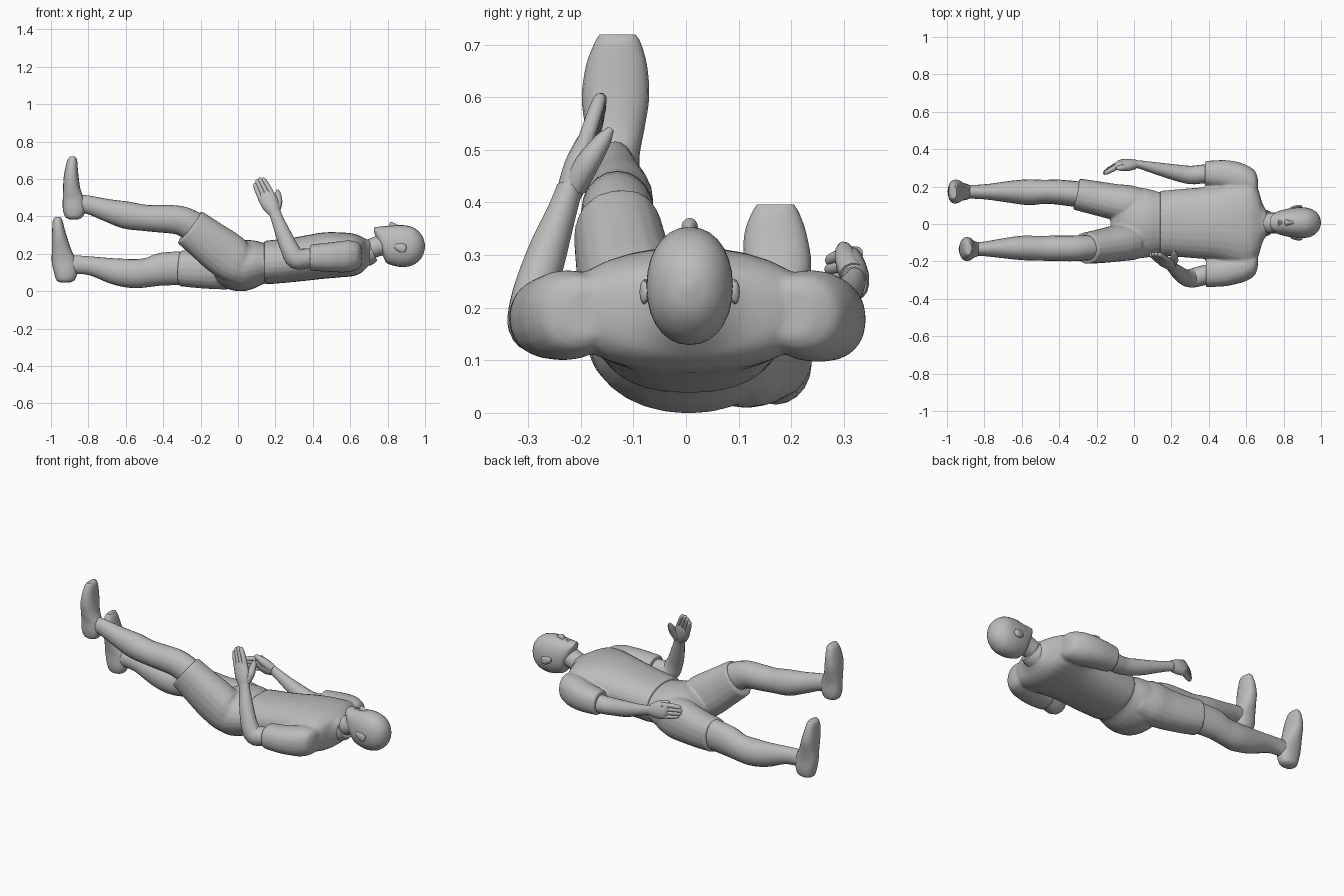
import bpy, bmesh, math
from mathutils import Vector

grey = bpy.data.materials.new("plain grey")
grey.diffuse_color = (0.5, 0.5, 0.5, 1)
X, Y = Vector((1, 0, 0)), Vector((0, 1, 0))


def finish(name, bm, angle=50):
    bmesh.ops.recalc_face_normals(bm, faces=bm.faces)
    me = bpy.data.meshes.new(name)
    bm.to_mesh(me)
    bm.free()
    me.materials.append(grey)
    for p in me.polygons:
        p.use_smooth = True
    me.set_sharp_from_angle(angle=math.radians(angle))
    ob = bpy.data.objects.new(name, me)
    bpy.context.collection.objects.link(ob)
    return ob


def spline(rows, steps):
    """Smooth interpolation through rows of numbers."""
    out = []
    n = len(rows)
    for i in range(n - 1):
        p0, p1, p2, p3 = rows[max(i - 1, 0)], rows[i], rows[i + 1], rows[min(i + 2, n - 1)]
        for k in range(steps):
            t = k / steps
            out.append([0.5 * (2 * b + (c - a) * t + (2 * a - 5 * b + 4 * c - d) * t * t
                               + (3 * b - a - 3 * c + d) * t ** 3)
                        for a, b, c, d in zip(p0, p1, p2, p3)])
    out.append(list(rows[-1]))
    return out


def loft(name, rows, side=Y, seg=20, steps=4, power=2.0, axis=None):
    """Skin of ovals; each row is x, y, z, half size along side, half size across."""
    rows = spline(rows, steps)
    pts = [Vector(r[:3]) for r in rows]
    bm = bmesh.new()
    rings = []
    for i, r in enumerate(rows):
        t = axis or (pts[min(i + 1, len(pts) - 1)] - pts[max(i - 1, 0)]).normalized()
        s = (side - t * side.dot(t)).normalized()
        u = t.cross(s)
        ring = []
        for k in range(seg):
            c, d = math.cos(math.tau * k / seg), math.sin(math.tau * k / seg)
            c = math.copysign(abs(c) ** (2 / power), c)
            d = math.copysign(abs(d) ** (2 / power), d)
            ring.append(bm.verts.new(pts[i] + s * c * max(r[3], .002) + u * d * max(r[4], .002)))
        rings.append(ring)
    for a, b in zip(rings, rings[1:]):
        for k in range(seg):
            bm.faces.new((a[k], a[(k + 1) % seg], b[(k + 1) % seg], b[k]))
    bm.faces.new(rings[0])
    bm.faces.new(rings[-1])
    return finish(name, bm)


def fuse(name, parts, voxel=.007, smooth=5):
    """Melt overlapping parts into one smooth garment."""
    bm = bmesh.new()
    for ob in parts:
        bm.from_mesh(ob.data)
        bpy.data.objects.remove(ob)
    ob = finish(name, bm)
    rem = ob.modifiers.new("melt", 'REMESH')
    rem.mode = 'VOXEL'
    rem.voxel_size = voxel
    rem.use_smooth_shade = True
    sm = ob.modifiers.new("relax", 'SMOOTH')
    sm.factor, sm.iterations = .5, smooth
    return ob


# Shirt: body and two sleeves
body = loft("body", [(.14, .005, .155, .172, .114), (.17, .005, .155, .175, .117),
                     (.3, .005, .168, .186, .119), (.45, .005, .189, .2, .124),
                     (.55, .005, .194, .23, .12), (.62, .005, .194, .235, .113),
                     (.66, .005, .195, .19, .096), (.685, .005, .2, .11, .078),
                     (.708, .005, .21, .066, .062)], seg=28, power=2.25, axis=X)
near = loft("near", [(.662, -.19, .19, .04, .045), (.645, -.205, .19, .07, .07),
                     (.6, -.222, .187, .083, .084), (.55, -.235, .184, .085, .084),
                     (.48, -.255, .181, .079, .078), (.385, -.264, .18, .073, .07)],
            power=2.2, axis=-X)
far = loft("far", [(.662, .205, .19, .04, .045), (.645, .215, .19, .072, .07),
                   (.6, .232, .187, .084, .084), (.55, .245, .183, .088, .086),
                   (.48, .262, .178, .08, .08), (.38, .27, .175, .067, .07)],
           power=2.2, axis=-X)
fuse("shirt", [body, near, far])

# Collar band and neck
loft("collar", [(.68, .005, .205, .077, .074), (.7, .005, .212, .073, .07),
                (.718, .005, .22, .066, .062)], power=2.1)
loft("neck", [(.65, .005, .2, .055, .055), (.72, .005, .23, .055, .053),
              (.78, .005, .25, .056, .058), (.83, .005, .25, .055, .06)])

# Head from chin to crown, with nose, lips and ears
loft("head", [(.728, .007, .327, .018, .013), (.737, .007, .317, .036, .026),
              (.76, .007, .287, .056, .058), (.79, .007, .252, .067, .095),
              (.83, .007, .244, .076, .107), (.88, .007, .241, .082, .112),
              (.93, .007, .24, .079, .103), (.965, .007, .24, .064, .08),
              (.988, .007, .24, .04, .05), (.998, .007, .24, .014, .017),
              (1.0, .007, .24, .003, .003)], seg=28, axis=X, power=2.15)
loft("nose", [(.805, .007, .34, .012, .012), (.815, .007, .352, .016, .018),
              (.828, .007, .351, .013, .016), (.85, .007, .347, .008, .009),
              (.87, .007, .342, .006, .004)], seg=12, axis=X)
loft("lips", [(.768, .007, .336, .014, .007), (.775, .007, .338, .021, .011),
              (.781, .007, .337, .021, .009), (.787, .007, .339, .02, .01),
              (.794, .007, .337, .012, .006)], seg=12, axis=X)
for s, side in ((-1, "near"), (1, "far")):
    loft(side + "_ear", [(.838, .007 + s * .077, .238, .006, .01),
                         (.85, .007 + s * .081, .235, .008, .018),
                         (.875, .007 + s * .086, .23, .009, .024),
                         (.893, .007 + s * .086, .23, .008, .02),
                         (.9, .007 + s * .083, .232, .004, .008)], seg=12, axis=X)

# Shorts: waist, seat and two legs
seat = loft("seat", [(.165, .005, .15, .162, .106), (.13, .005, .148, .167, .112),
                     (.08, .005, .142, .182, .13), (.02, .005, .135, .188, .136),
                     (-.05, .005, .128, .172, .118), (-.1, .005, .125, .12, .08),
                     (-.125, .005, .125, .06, .04)], seg=28, power=2.05, axis=-X)
far = loft("far", [(.07, .1, .135, .08, .1), (-.02, .108, .13, .098, .118),
                   (-.1, .118, .122, .096, .113), (-.2, .138, .118, .091, .103),
                   (-.308, .16, .122, .085, .096)], power=2.2)
near = loft("near", [(.07, -.085, .145, .08, .1), (.0, -.092, .155, .098, .12),
                     (-.08, -.102, .207, .098, .125), (-.16, -.116, .267, .092, .117),
                     (-.258, -.13, .342, .084, .107)], power=2.2)
fuse("shorts", [seat, far, near])

# Bare legs
loft("far_leg", [(-.25, .153, .125, .07, .09), (-.4, .17, .118, .067, .088),
                 (-.48, .172, .1, .064, .078), (-.56, .17, .094, .069, .078),
                 (-.66, .172, .106, .059, .07), (-.78, .172, .134, .042, .051),
                 (-.87, .172, .142, .036, .049), (-.93, .173, .14, .034, .05)])
loft("near_leg", [(-.19, -.122, .315, .068, .08), (-.25, -.126, .352, .068, .08),
                  (-.32, -.13, .38, .069, .077), (-.42, -.13, .387, .068, .073),
                  (-.5, -.13, .392, .066, .07), (-.6, -.128, .407, .065, .073),
                  (-.7, -.13, .433, .053, .06), (-.8, -.133, .462, .039, .049),
                  (-.875, -.135, .47, .034, .05)])

# Feet from heel to toes, toes pointing up
loft("far_foot", [(-.925, .172, .046, .02, .024), (-.922, .172, .06, .038, .049),
                  (-.922, .172, .1, .046, .062), (-.93, .173, .16, .046, .066),
                  (-.942, .174, .215, .053, .053), (-.953, .174, .28, .064, .042),
                  (-.961, .17, .34, .059, .032), (-.964, .17, .38, .045, .025),
                  (-.963, .17, .396, .035, .014)], power=2.3, axis=Vector((0, 0, 1)))
loft("near_foot", [(-.878, -.135, .384, .02, .024), (-.877, -.135, .397, .038, .046),
                   (-.876, -.135, .435, .046, .06), (-.879, -.135, .49, .047, .058),
                   (-.888, -.135, .54, .056, .047), (-.892, -.134, .6, .064, .041),
                   (-.89, -.132, .66, .058, .033), (-.886, -.13, .703, .044, .025),
                   (-.884, -.13, .719, .034, .013)], power=2.3, axis=Vector((0, 0, 1)))

# Arms below the sleeves
loft("near_arm", [(.46, -.255, .18, .05, .052), (.37, -.275, .175, .053, .053),
                  (.31, -.289, .175, .051, .056), (.275, -.286, .23, .043, .048),
                  (.24, -.262, .31, .037, .041), (.21, -.235, .385, .028, .033),
                  (.195, -.222, .425, .025, .032)])
loft("far_arm", [(.46, .262, .177, .05, .052), (.38, .268, .168, .05, .052),
                 (.3, .262, .17, .049, .048), (.2, .28, .19, .041, .044),
                 (.1, .302, .22, .03, .033), (.03, .318, .243, .022, .028),
                 (-.005, .322, .253, .02, .028)])


def hand(name, wrist, knuckle, tip, width, thumb):
    """Palm, four fingers held together and a thumb."""
    w, k, t = Vector(wrist), Vector(knuckle), Vector(tip)
    side = Vector(width).normalized()
    mid = w.lerp(k, .5)
    loft(name + "_palm", [(*w, .031, .024), (*mid, .046, .028), (*k, .047, .022),
                          (*k.lerp(t, .2), .044, .015)], side=side, seg=16)
    for i, length in enumerate((.86, .97, 1.0, .92)):
        off = side * (i - 1.5) * .0215
        a = k.lerp(t, -.15) + off
        b = k.lerp(t, length * .5) + off * .95
        c = k.lerp(t, length * .9) + off * .8
        d = k.lerp(t, length) + off * .77
        loft(name + "_finger_%d" % (i + 1), [(*a, .014, .016), (*b, .0135, .0145),
             (*c, .0115, .0115), (*d, .004, .004)], side=side, seg=10, steps=3)
    loft(name + "_thumb", [(*p, r, r) for p, r in zip(thumb, (.024, .023, .016, .006))],
         side=side, seg=10, steps=3)


hand("near_hand", (.197, -.223, .415), (.152, -.19, .505), (.105, -.158, .602), (.88, 0, .45),
     ((.2, -.213, .43), (.215, -.187, .475), (.214, -.158, .518), (.211, -.142, .54)))
hand("far_hand", (.01, .32, .248), (-.075, .32, .27), (-.165, .27, .264), (0, -.15, 1),
     ((-.0, .315, .265), (-.035, .306, .288), (-.075, .3, .31), (-.098, .298, .318)))
